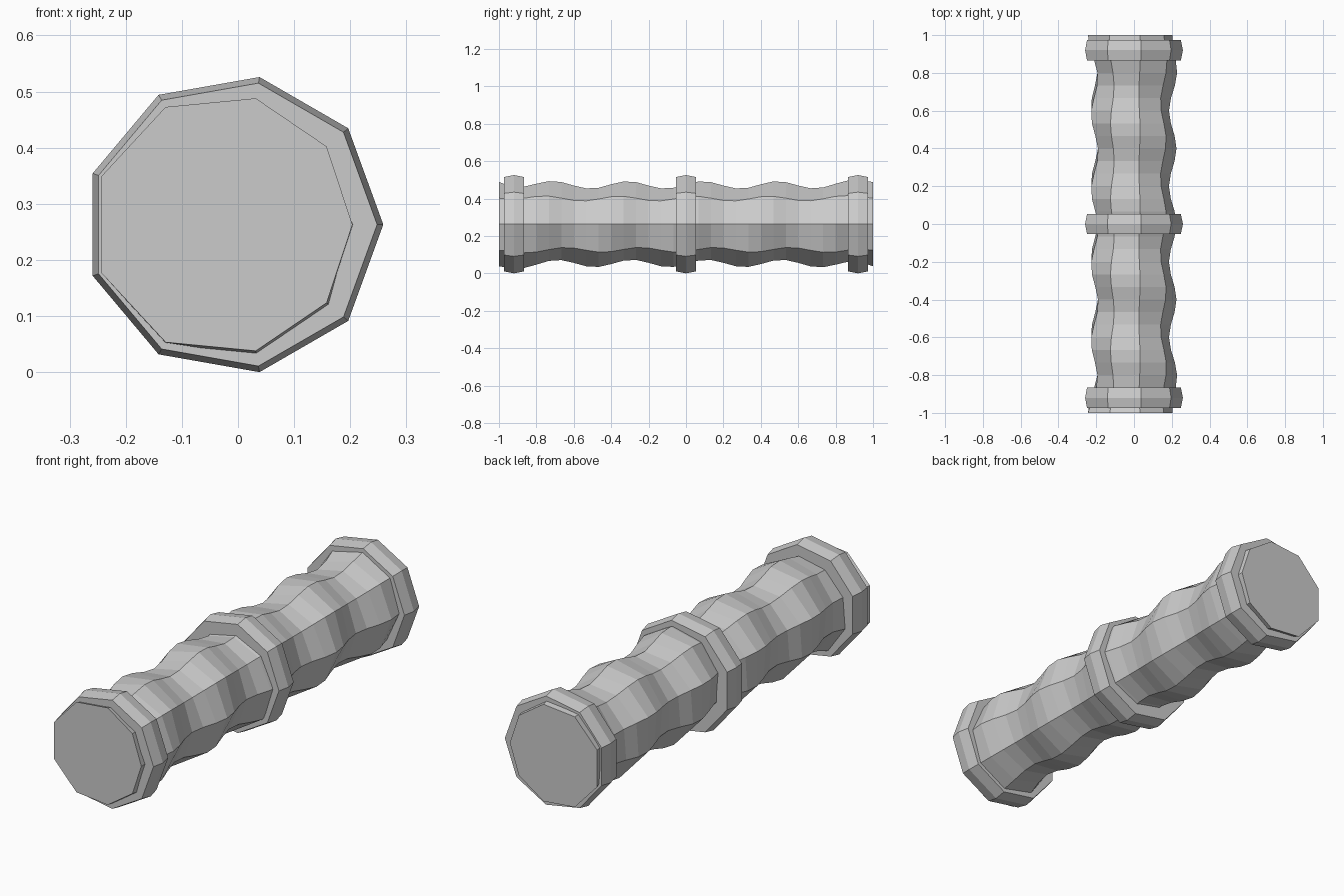
import bpy, bmesh, math

if "Cube" in bpy.data.objects:
    bpy.data.objects.remove(bpy.data.objects["Cube"])

SIDES = 9
RING_R = 0.267
CX = -RING_R * (1 - math.cos(math.radians(20))) / 2
CZ = RING_R * math.sin(math.radians(80))

grey = bpy.data.materials.new("plain grey")
grey.diffuse_color = (0.6, 0.6, 0.6, 1)
grey.use_nodes = True
grey.node_tree.nodes["Principled BSDF"].inputs["Base Color"].default_value = grey.diffuse_color


def loft(name, stations, radius):
    """Nine-sided tube along y, closed at both ends; radius(y, angle)."""
    bm = bmesh.new()
    loops = []
    for y in stations:
        loop = []
        for i in range(SIDES):
            a = 2 * math.pi * i / SIDES
            r = radius(y, a)
            loop.append(bm.verts.new((CX + r * math.cos(a), y, CZ + r * math.sin(a))))
        loops.append(loop)
    for p, q in zip(loops, loops[1:]):
        for i in range(SIDES):
            j = (i + 1) % SIDES
            bm.faces.new((p[i], p[j], q[j], q[i]))
    bm.faces.new(loops[0])
    bm.faces.new(loops[-1])
    bmesh.ops.recalc_face_normals(bm, faces=bm.faces)
    me = bpy.data.meshes.new(name)
    bm.to_mesh(me)
    bm.free()
    me.materials.append(grey)
    ob = bpy.data.objects.new(name, me)
    bpy.context.collection.objects.link(ob)
    return ob


# Shaft: helical wave, slightly flared at both ends
def shaft_radius(y, a):
    return 0.213 + 0.019 * abs(y) ** 8 + 0.02 * math.cos(2 * math.pi * y / 0.4 - a)


loft("twisted_shaft", [-1 + 2 * k / 30 for k in range(31)], shaft_radius)

# Three collars with a crowned rim
for name, c in (("front_collar", -0.92), ("middle_collar", 0.0), ("back_collar", 0.92)):
    loft(name, [c - 0.054, c, c + 0.054],
         lambda y, a, c=c: RING_R if abs(y - c) < 0.01 else 0.256)
